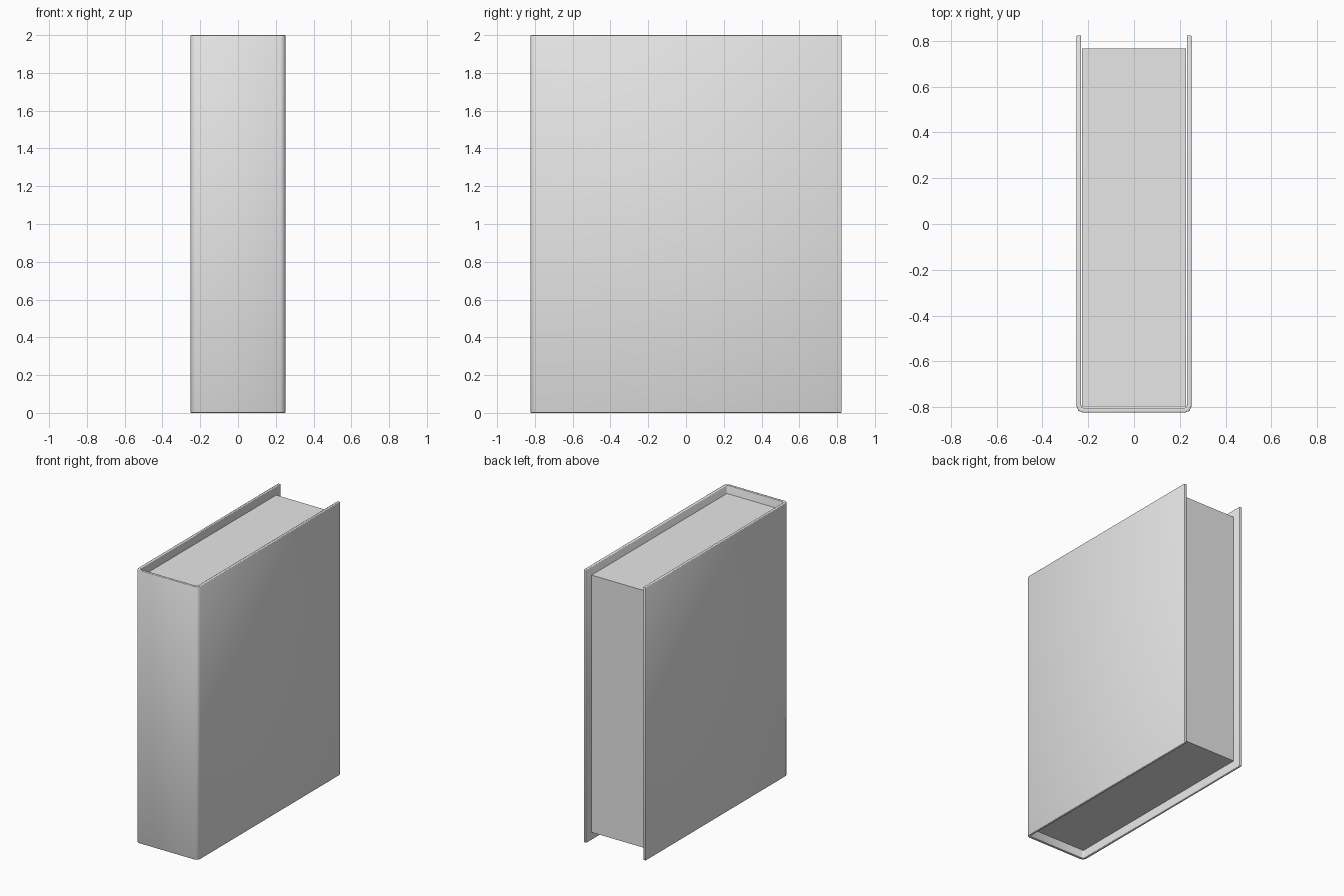
import bpy
import bmesh

if "Cube" in bpy.data.objects:
    bpy.data.objects.remove(bpy.data.objects["Cube"])

HEIGHT = 2.0
OVERHANG = 0.058

# One plain grey for the whole book
grey = bpy.data.materials.new("plain_grey")
grey.use_nodes = True
colour = (0.8, 0.8, 0.8, 1.0)
grey.diffuse_color = colour
grey.node_tree.nodes["Principled BSDF"].inputs["Base Color"].default_value = colour


def add_object(name, bm):
    mesh = bpy.data.meshes.new(name)
    bm.to_mesh(mesh)
    bm.free()
    mesh.materials.append(grey)
    obj = bpy.data.objects.new(name, mesh)
    bpy.context.collection.objects.link(obj)
    return obj


# Cover: a U-shaped sheet around the spine, thickened inwards, with softened rims
half = [(0.251, 0.824), (0.251, -0.797), (0.243, -0.816), (0.224, -0.824)]
path = half + [(-x, y) for x, y in reversed(half)]
bm = bmesh.new()
low = [bm.verts.new((x, y, 0)) for x, y in path]
high = [bm.verts.new((x, y, HEIGHT)) for x, y in path]
for i in range(len(path) - 1):
    bm.faces.new((low[i], low[i + 1], high[i + 1], high[i]))
cover = add_object("cover", bm)

thicken = cover.modifiers.new("thickness", 'SOLIDIFY')
thicken.thickness = 0.02
thicken.offset = 1
thicken.use_even_offset = True
soften = cover.modifiers.new("soft_rims", 'BEVEL')
soften.width = 0.004
soften.segments = 2
soften.limit_method = 'ANGLE'
soften.angle_limit = 0.9
for face in cover.data.polygons:
    face.use_smooth = True

# Page block: a plain box set back from the cover's edges
bm = bmesh.new()
bmesh.ops.create_cube(bm, size=1)
back, front = 0.767, -0.798
bmesh.ops.scale(bm, verts=bm.verts, vec=(0.454, back - front, HEIGHT - 2 * OVERHANG))
bmesh.ops.translate(bm, verts=bm.verts, vec=(0, (back + front) / 2, HEIGHT / 2))
add_object("page_block", bm)
